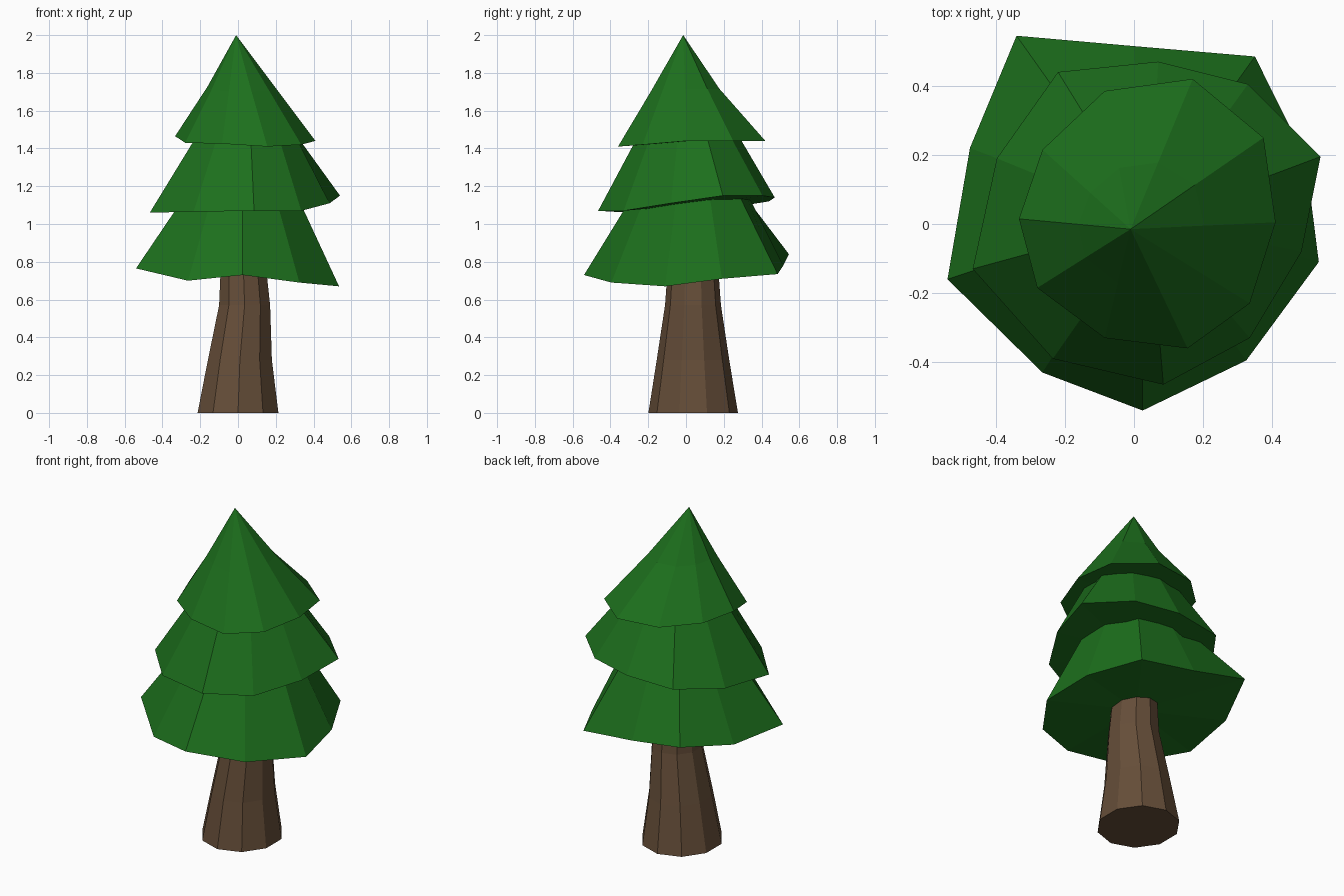
import bpy, bmesh
from math import sin, cos, pi, radians, atan2

if "Cube" in bpy.data.objects:
    bpy.data.objects.remove(bpy.data.objects["Cube"])


def material(name, rgb):
    m = bpy.data.materials.new(name)
    m.diffuse_color = (*rgb, 1)
    m.use_nodes = True
    m.node_tree.nodes["Principled BSDF"].inputs["Base Color"].default_value = m.diffuse_color
    return m


def loft(name, rings, mat, apex=None):
    """Skin a stack of rings; fan-close the bottom, and the top (to apex if given)."""
    bm = bmesh.new()
    loops = [[bm.verts.new(p) for p in r] for r in rings]
    n = len(loops[0])
    for a, b in zip(loops, loops[1:]):
        for i in range(n):
            j = (i + 1) % n
            bm.faces.new((a[i], a[j], b[j], b[i]))
    mean = [sum(p[k] for p in rings[0]) / n for k in range(3)]
    base = bm.verts.new(mean)
    for i in range(n):
        bm.faces.new((loops[0][(i + 1) % n], loops[0][i], base))
    if apex:
        tip = bm.verts.new(apex)
        for i in range(n):
            bm.faces.new((loops[-1][i], loops[-1][(i + 1) % n], tip))
    else:
        bm.faces.new(loops[-1])
    bmesh.ops.recalc_face_normals(bm, faces=bm.faces)
    me = bpy.data.meshes.new(name)
    bm.to_mesh(me)
    bm.free()
    me.materials.append(mat)
    ob = bpy.data.objects.new(name, me)
    bpy.context.collection.objects.link(ob)
    return ob


def collar(rim, cx, cy, r, z):
    """Round ring whose corners line up with the rim's corners."""
    out = []
    for x, y, _ in rim:
        a = atan2(y - cy, x - cx)
        out.append((cx + r * cos(a), cy + r * sin(a), z))
    return out


bark = material("bark", (0.13, 0.075, 0.04))
needles = material("needles", (0.012, 0.16, 0.012))

# Trunk: ten-sided, flared at the foot and leaning slightly
trunk = []
for cx, cy, rx, ry, z in [(0, 0.038, 0.225, 0.237, 0), (0.01, 0.037, 0.178, 0.192, 0.28),
                          (0.035, 0.037, 0.142, 0.148, 0.57), (0.03, 0.037, 0.13, 0.137, 0.72),
                          (0.025, 0.035, 0.12, 0.125, 0.9)]:
    trunk.append([(cx + rx * cos(radians(36 * i - 90)), cy + ry * sin(radians(36 * i - 90)), z)
                  for i in range(10)])
loft("trunk", trunk, bark)

# Lower foliage tier
low = [(0.535, -0.11, 0.67), (0.497, 0.19, 0.71), (0.35, 0.485, 0.735), (0.0, 0.515, 0.78),
       (-0.34, 0.545, 0.84), (-0.475, 0.22, 0.77), (-0.54, -0.16, 0.765), (-0.265, -0.43, 0.70),
       (0.025, -0.54, 0.73), (0.325, -0.395, 0.69)]
loft("lower_foliage", [low, collar(low, 0.025, 0.03, 0.25, 1.25)], needles)

# Middle foliage tier
mid = [(0.485, -0.08, 1.11), (0.54, 0.195, 1.15), (0.33, 0.405, 1.15), (0.07, 0.47, 1.14),
       (-0.22, 0.44, 1.12), (-0.397, 0.19, 1.08), (-0.467, -0.13, 1.06), (-0.235, -0.39, 1.065),
       (0.085, -0.465, 1.07), (0.335, -0.33, 1.07)]
loft("middle_foliage", [mid, collar(mid, 0.045, 0.01, 0.22, 1.55)], needles)

# Top foliage tier, slightly pinched half way up
tip = (-0.01, -0.015, 2.0)
top = [(0.41, 0.005, 1.44), (0.375, 0.25, 1.44), (0.17, 0.42, 1.44), (-0.085, 0.385, 1.44),
       (-0.265, 0.215, 1.45), (-0.333, 0.015, 1.465), (-0.28, -0.185, 1.43), (-0.085, -0.33, 1.425),
       (0.155, -0.36, 1.41), (0.335, -0.23, 1.42)]
pinch = [1, 0.95, 0.87, 0.87, 0.9, 0.92, 0.95, 0.98, 0.98, 1]
waist = [(tip[0] + (x - tip[0]) * 0.51 * k, tip[1] + (y - tip[1]) * 0.51 * k, 2 + (z - 2) * 0.51)
         for (x, y, z), k in zip(top, pinch)]
loft("top_foliage", [top, waist], needles, tip)
